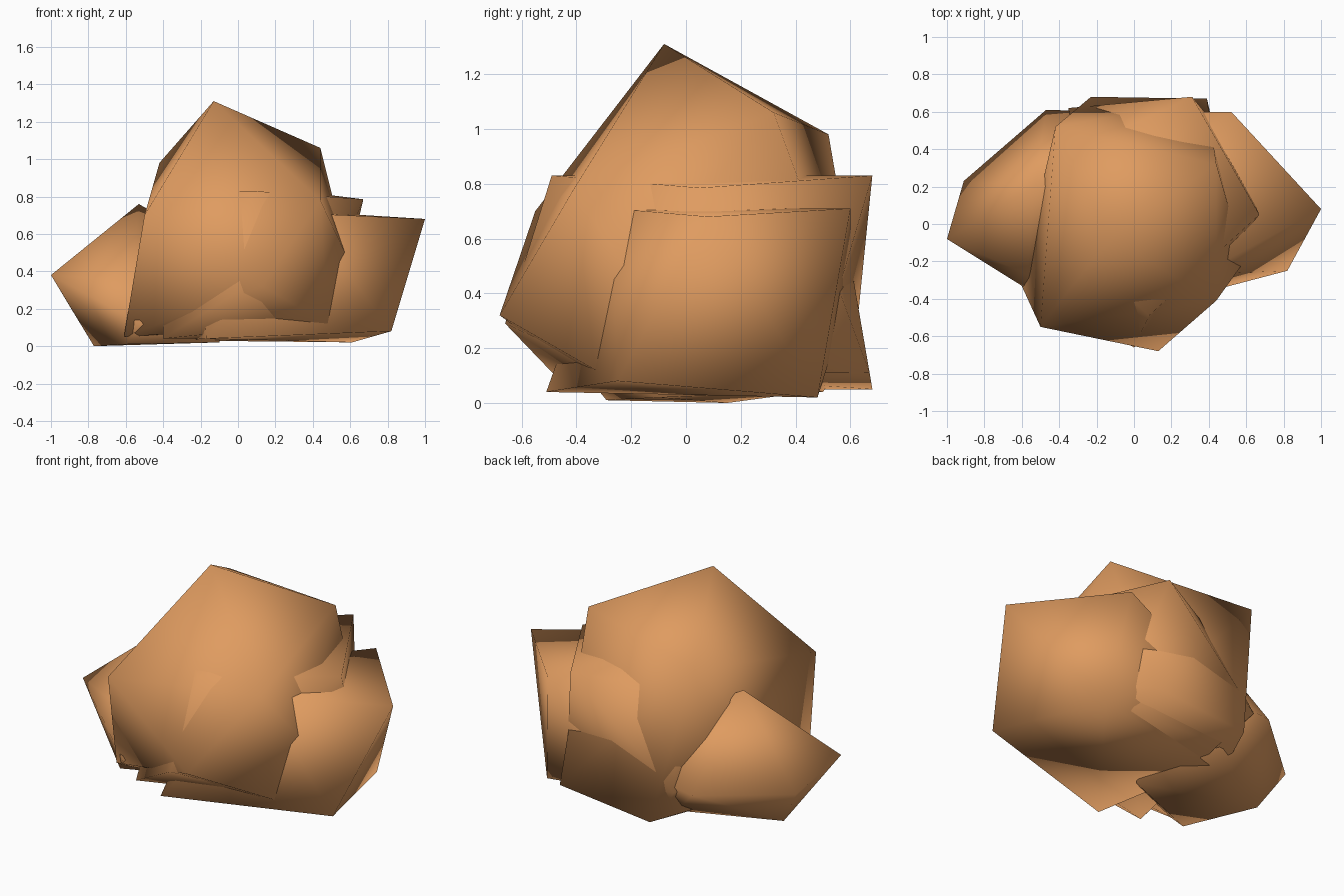
import bpy, bmesh

# One warm sandstone colour for every boulder
stone = bpy.data.materials.new("orange_sandstone")
stone.diffuse_color = (0.74, 0.33, 0.117, 1.0)


def boulder(name, corners):
    """Smooth-shaded convex chunk wrapped around a few corner points."""
    bm = bmesh.new()
    for c in corners:
        bm.verts.new(c)
    bmesh.ops.convex_hull(bm, input=bm.verts[:])
    loose = [v for v in bm.verts if not v.link_faces]
    bmesh.ops.delete(bm, geom=loose, context='VERTS')
    bmesh.ops.recalc_face_normals(bm, faces=bm.faces[:])
    for f in bm.faces:
        f.smooth = True
    me = bpy.data.meshes.new(name)
    bm.to_mesh(me)
    bm.free()
    me.materials.append(stone)
    ob = bpy.data.objects.new(name, me)
    bpy.context.collection.objects.link(ob)
    return ob


# Tall central boulder
boulder("main_boulder", [
    (-0.13, -0.08, 1.31), (-0.50, -0.55, 0.70), (0.44, 0.32, 1.06),
    (-0.42, 0.52, 0.98), (0.59, -0.20, 0.46), (0.13, -0.68, 0.32),
    (0.44, -0.41, 0.78), (-0.23, 0.68, 0.05), (0.39, 0.67, 0.11),
    (-0.61, -0.31, 0.05), (0.48, -0.33, 0.12), (-0.42, 0.30, 0.08)])

# Low pointed boulder on the left
boulder("left_boulder", [
    (-1.0, -0.08, 0.38), (-0.53, 0.20, 0.76), (-0.91, 0.23, 0.23),
    (-0.47, 0.61, 0.25), (-0.77, 0.15, 0.0), (-0.57, -0.27, 0.35),
    (-0.60, -0.29, 0.01), (-0.52, -0.38, 0.12), (-0.05, 0.60, 0.30),
    (0.0, 0.2, 0.45), (-0.1, -0.1, 0.02), (-0.25, 0.45, 0.04)])

# Wide boulder leaning out on the right
boulder("right_boulder", [
    (1.0, 0.08, 0.68), (0.52, 0.60, 0.71), (0.35, -0.27, 0.71),
    (0.82, -0.25, 0.08), (0.61, 0.48, 0.02), (-0.17, -0.51, 0.04),
    (-0.3, 0.3, 0.03), (-0.2, 0.1, 0.6), (0.0, 0.6, 0.4)])

# Flat-topped boulder behind and through the middle
boulder("rear_boulder", [
    (0.08, -0.49, 0.83), (0.67, 0.05, 0.785), (0.31, 0.68, 0.83),
    (-0.25, 0.42, 0.76), (-0.40, -0.05, 0.80), (-0.35, 0.62, 0.24),
    (0.0, -0.66, 0.29), (0.50, 0.45, 0.05), (-0.40, -0.42, 0.04),
    (-0.2, 0.5, 0.04), (0.40, -0.30, 0.12)])
